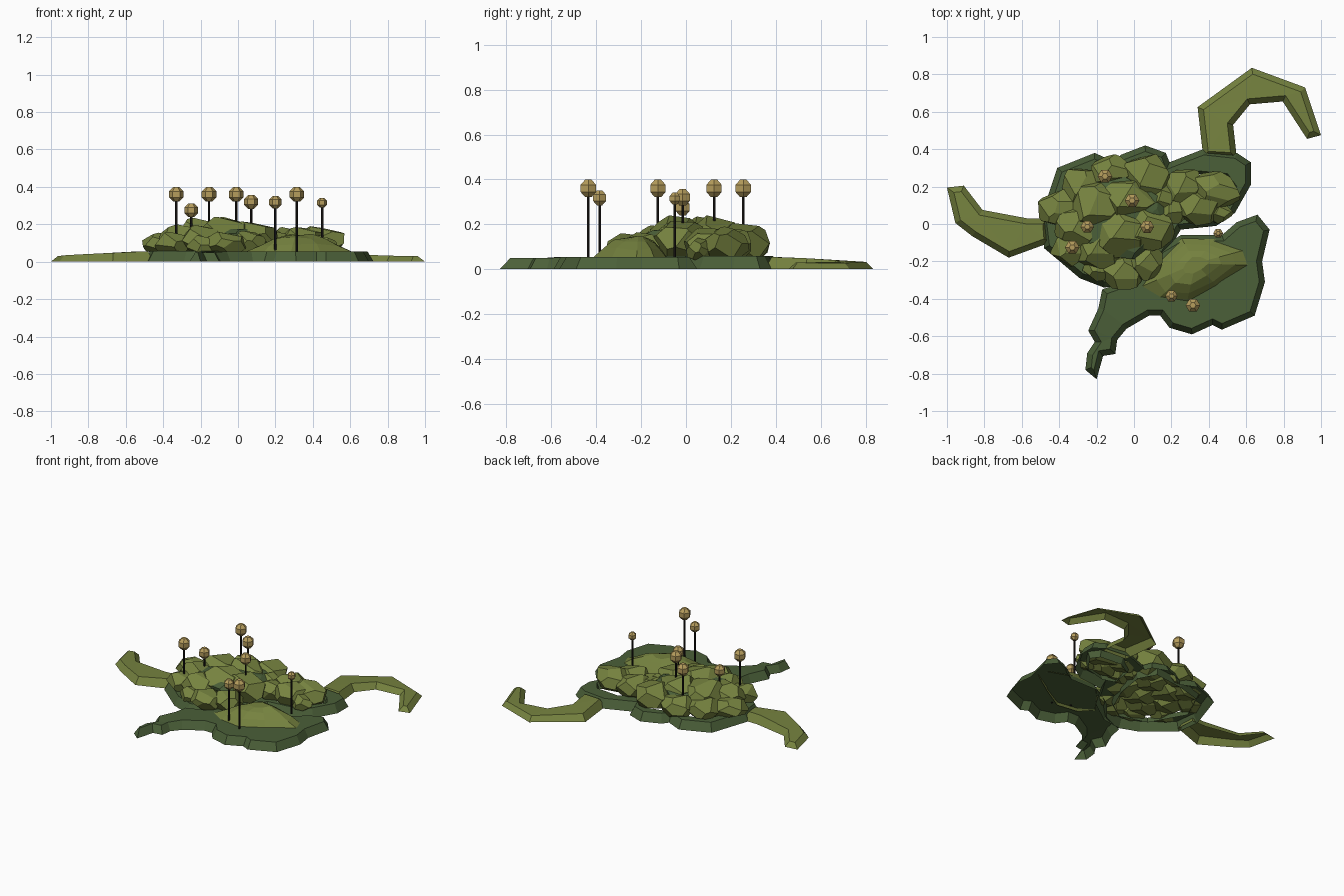
import bpy, bmesh, math, random
from mathutils import Vector

if "Cube" in bpy.data.objects:
    bpy.data.objects.remove(bpy.data.objects["Cube"])

random.seed(4)


def material(name, rgb):
    m = bpy.data.materials.new(name)
    m.diffuse_color = (*rgb, 1)
    m.use_nodes = True
    m.node_tree.nodes["Principled BSDF"].inputs["Base Color"].default_value = m.diffuse_color
    return m


LIGHT = material("light moss green", (0.18, 0.225, 0.05))
DARK = material("dark moss green", (0.07, 0.115, 0.04))
TAN = material("tan spore", (0.47, 0.34, 0.11))
BLACK = material("dark stalk", (0.012, 0.01, 0.009))


def finish(bm, name, mat):
    me = bpy.data.meshes.new(name)
    bm.to_mesh(me)
    bm.free()
    me.materials.append(mat)
    ob = bpy.data.objects.new(name, me)
    bpy.context.collection.objects.link(ob)
    return ob


def ccw(pts):
    area = sum(a[0] * b[1] - b[0] * a[1] for a, b in zip(pts, pts[1:] + pts[:1]))
    return [Vector(p) for p in (pts if area > 0 else pts[::-1])]


def inset(pts, d):
    """Shift every corner of a counter-clockwise outline inwards."""
    out = []
    for i, p in enumerate(pts):
        a, b = (p - pts[i - 1]).normalized(), (pts[(i + 1) % len(pts)] - p).normalized()
        n = Vector((-a.y - b.y, a.x + b.x)).normalized()
        out.append(p + n * d / max(0.6, n.dot(Vector((-a.y, a.x)))))
    return out


def loop(bm, pts, height):
    return [bm.verts.new((p.x, p.y, height(p))) for p in pts]


def bridge(bm, low, high):
    for i in range(len(low)):
        j = (i + 1) % len(low)
        bm.faces.new((low[i], low[j], high[j], high[i]))


def slab(name, mat, outline, height, slope=0.03, holes=()):
    """Hollow low slab with sloping sides, open below, with optional openings."""
    bm = bmesh.new()
    pts = ccw(outline)
    low = loop(bm, pts, lambda p: 0)
    top = loop(bm, inset(pts, slope), height)
    bridge(bm, low, top)
    rims = [top]
    for h in holes:
        h = ccw(h)
        rim = loop(bm, h, height)
        bridge(bm, rim, loop(bm, inset(h, 0.015), lambda p: 0.015))
        rims.append(rim)
    edges = [bm.edges.get((r[i - 1], r[i])) for r in rims for i in range(len(r))]
    new = bmesh.ops.triangle_fill(bm, edges=edges, use_beauty=True)["geom"]
    for f in new:
        if isinstance(f, bmesh.types.BMFace):
            f.normal_update()
            if f.normal.z < 0:
                f.normal_flip()
    return finish(bm, name, mat)


def lump(name, mat, x, y, rx, ry, top, bottom=0.025, cuts=16, turn=0.0):
    """Faceted boulder: a cube trimmed by planes spread over a sphere."""
    bm = bmesh.new()
    bmesh.ops.create_cube(bm, size=4)
    for i in range(cuts):
        z = 1 - (2 * i + 1) / cuts
        a = i * 2.39996 + random.uniform(-0.3, 0.3)
        s = math.sqrt(1 - z * z)
        n = Vector((s * math.cos(a), s * math.sin(a), z + random.uniform(-.15, .15))).normalized()
        res = bmesh.ops.bisect_plane(bm, geom=bm.verts[:] + bm.edges[:] + bm.faces[:],
                                     plane_co=n * random.uniform(0.88, 0.98), plane_no=n, clear_outer=True)
        cut = [e for e in res["geom_cut"] if isinstance(e, bmesh.types.BMEdge)]
        if cut:
            bmesh.ops.edgeloop_fill(bm, edges=cut)
    zs = [v.co.z for v in bm.verts]
    lo, hi = min(zs), max(zs)
    c, s = math.cos(turn), math.sin(turn)
    for v in bm.verts:
        px, py = v.co.x * rx, v.co.y * ry
        v.co = (x + px * c - py * s, y + px * s + py * c,
                bottom + (v.co.z - lo) / (hi - lo) * (top - bottom))
    bmesh.ops.recalc_face_normals(bm, faces=bm.faces[:])
    return finish(bm, name, mat)


def lathe(name, mat, x, y, rings, sides=6):
    """Closed round part from (radius, height) rings."""
    bm = bmesh.new()
    angles = [2 * math.pi * i / sides for i in range(sides)]
    loops = [[bm.verts.new((x + r * math.cos(a), y + r * math.sin(a), z)) for a in angles] for r, z in rings]
    for a, b in zip(loops, loops[1:]):
        bridge(bm, a, b)
    bm.faces.new(loops[0][::-1])
    bm.faces.new(loops[-1])
    return finish(bm, name, mat)


# Dark base: rear ring with two openings, front pad with a short tendril
slab("rear_ring", DARK,
     [(-.50, .03), (-.41, .30), (-.21, .38), (-.10, .33), (-.07, .37), (.06, .42), (.17, .38), (.19, .33),
      (.37, .40), (.55, .38), (.625, .33), (.625, .21), (.54, .06), (.44, -.01), (.25, -.03), (.15, -.2),
      (-.02, -.32), (-.16, -.34), (-.29, -.29), (-.48, -.13)], lambda p: 0.058, 0.03,
     [[(-.42, .05), (-.33, .25), (-.15, .30), (.08, .33), (.15, .2), (.12, 0), (.04, -.18), (-.08, -.26), (-.28, -.2)],
      [(.2, .06), (.22, .22), (.33, .285), (.5, .27), (.55, .2), (.46, .07), (.3, .03)]])
slab("front_pad", DARK,
     [(.47, -.06), (.55, .01), (.66, .05), (.725, -.03), (.685, -.2), (.70, -.31), (.645, -.49), (.47, -.565),
      (.42, -.54), (.31, -.59), (.19, -.555), (.14, -.49), (.08, -.49), (-.04, -.56), (-.09, -.62), (-.10, -.695),
      (-.165, -.705), (-.2, -.83), (-.26, -.78), (-.25, -.69), (-.21, -.63), (-.245, -.57), (-.19, -.45),
      (-.17, -.35), (-.03, -.30), (.1, -.15), (.25, -.06)], lambda p: 0.05 + 0.005 * (p.y > -.6), 0.03)


# Light tendrils thinning towards their tips
def thinning(rx, ry):
    return lambda p: max(0.016, 0.058 - 0.055 * (p - Vector((rx, ry))).length)


slab("left_tendril", LIGHT,
     [(-.46, .03), (-.57, .03), (-.81, .075), (-.91, .205), (-1, .195), (-.955, .005), (-.865, -.065),
      (-.67, -.18), (-.45, -.10)], thinning(-.5, -.05), 0.03)
slab("curled_tendril", LIGHT,
     [(.37, .36), (.34, .625), (.63, .835), (.915, .73), (1, .475), (.925, .455), (.795, .655), (.62, .64),
      (.53, .53), (.55, .35)], thinning(.45, .38), 0.03)

# Low stepped mound on the front pad
bm = bmesh.new()
foot = ccw([(.05, -.33), (.13, -.2), (.25, -.07), (.43, -.08), (.59, -.14), (.60, -.22), (.45, -.34),
            (.28, -.43), (.12, -.41)])
levels = []
for scale, z in ((1, 0.048), (0.75, 0.09), (0.5, 0.125), (0.25, 0.145)):
    c = Vector((.33, -.21))
    levels.append([bm.verts.new((*(c + (p - c) * scale * random.uniform(.93, 1.05)), z + random.uniform(-.008, .008)))
                   for p in foot])
for a, b in zip(levels, levels[1:]):
    bridge(bm, a, b)
bm.faces.new(levels[-1])
finish(bm, "front_mound", LIGHT)

# Dark core hidden among mossy boulders: x, y, half width, half depth, top
lump("dark_core", DARK, -.07, .03, .24, .22, .195, bottom=.10, cuts=26)
for i, b in enumerate([
        (.07, .25, .115, .12, .205), (-.12, .28, .11, .08, .18), (-.27, .2, .11, .10, .165),
        (-.4, .08, .11, .09, .155), (-.29, -.02, .13, .11, .20), (-.34, -.13, .09, .08, .16),
        (-.18, -.13, .12, .11, .195), (-.06, -.26, .10, .09, .16), (.06, -.2, .09, .09, .165),
        (-.19, .1, .14, .13, .235), (-.03, .13, .13, .11, .24), (.07, -.02, .14, .12, .215),
        (-.07, -.04, .15, .13, .24), (.2, .08, .09, .08, .165), (.27, .20, .10, .09, .185),
        (.43, .18, .13, .09, .19), (.34, .09, .11, .09, .185), (.45, .06, .07, .05, .14),
        (-.18, -.23, .09, .07, .14), (.15, .14, .08, .08, .18)]):
    lump(f"boulder_{i + 1}", LIGHT, *b, turn=random.uniform(-.3, .3))

# Spore stalks and heads: x, y, head height, head radius
for i, (x, y, z, r) in enumerate([
        (-.33, -.125, .36, .04), (-.25, -.015, .275, .037), (-.155, .255, .36, .04), (-.01, .125, .36, .04),
        (.07, -.015, .32, .038), (.2, -.385, .318, .034), (.315, -.435, .36, .04), (.45, -.05, .315, .027)]):
    lathe(f"stalk_{i + 1}", BLACK, x, y, [(.0065, .05), (.0065, z)])
    angles = [math.radians(a) for a in (-67.5, -22.5, 22.5, 67.5)]
    lathe(f"spore_head_{i + 1}", TAN, x, y,
          [(r * 1.06 * math.cos(a), z + r * 1.06 * math.sin(a)) for a in angles])
